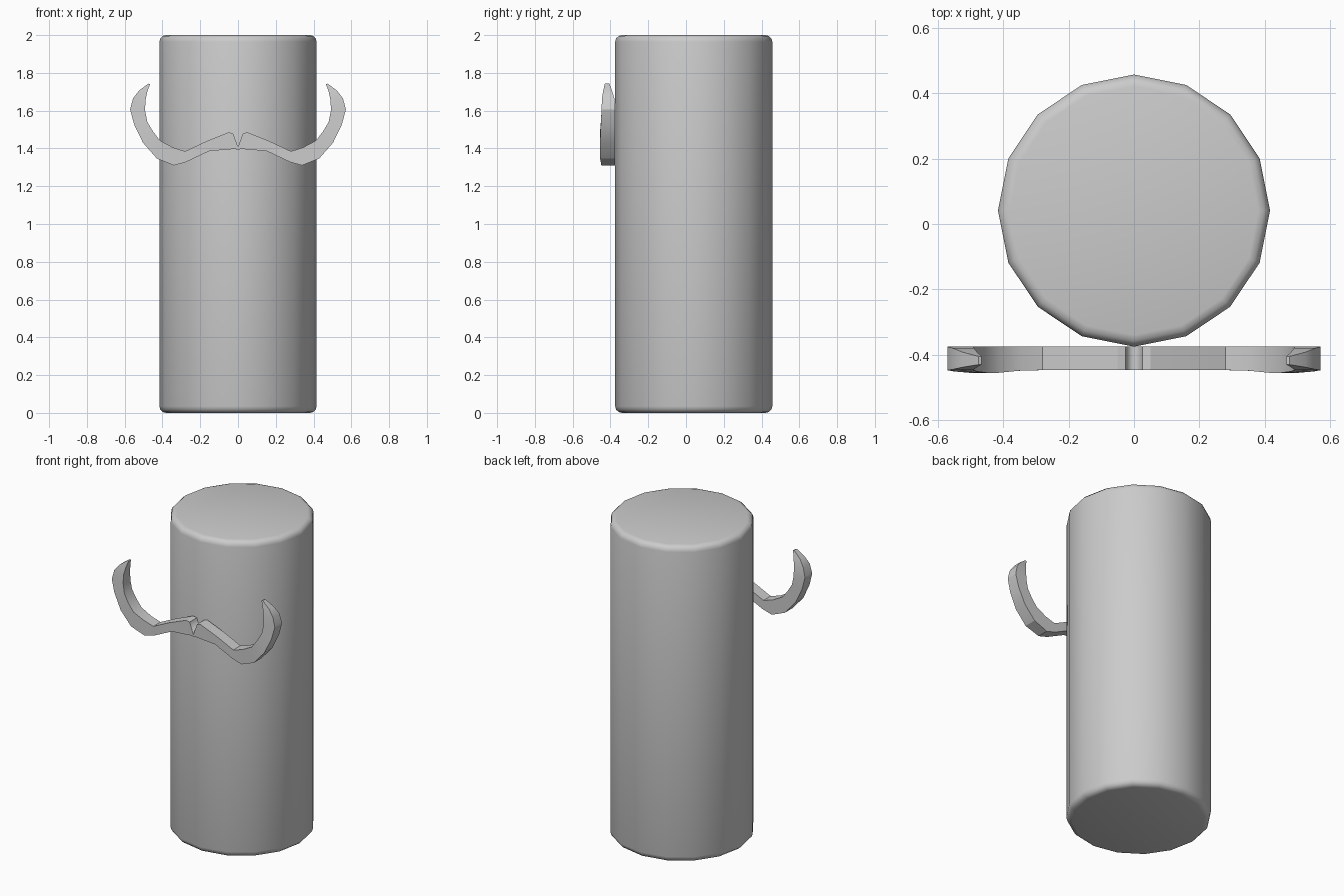
import bpy, bmesh
from math import radians

if "Cube" in bpy.data.objects:
    bpy.data.objects.remove(bpy.data.objects["Cube"])


def smooth(obj, angle):
    bpy.ops.object.select_all(action='DESELECT')
    obj.select_set(True)
    bpy.context.view_layer.objects.active = obj
    bpy.ops.object.shade_smooth_by_angle(angle=radians(angle))


# Body: 16-sided cylinder with softened rims
bpy.ops.mesh.primitive_cylinder_add(vertices=16, radius=0.416, depth=2,
                                    location=(0, 0.041, 1))
body = bpy.context.object
body.name = "body"
bm = bmesh.new()
bm.from_mesh(body.data)
rims = [e for e in bm.edges if abs(e.verts[0].co.z - e.verts[1].co.z) < 1e-4]
bmesh.ops.bevel(bm, geom=rims, offset=0.035, segments=3, profile=0.5, affect='EDGES')
bm.to_mesh(body.data)
bm.free()
smooth(body, 60)

# Moustache half: upper x, z, lower x, z, front y, back y per section
sections = [
    (0, 1.408, 0, 1.395, -.447, -.375),
    (.026, 1.48, .026, 1.397, -.447, -.375),
    (.05, 1.485, .05, 1.394, -.447, -.375),
    (.17, 1.437, .15, 1.387, -.447, -.375),
    (.28, 1.385, .275, 1.328, -.447, -.375),
    (.344, 1.405, .339, 1.31, -.448, -.375),
    (.413, 1.442, .43, 1.347, -.455, -.375),
    (.45, 1.49, .503, 1.43, -.455, -.375),
    (.48, 1.54, .55, 1.527, -.451, -.375),
    (.492, 1.60, .571, 1.606, -.447, -.375),
    (.490, 1.655, .556, 1.665, -.445, -.379),
    (.480, 1.70, .524, 1.706, -.438, -.392),
    (.466, 1.74, .475, 1.743, -.430, -.405),
]
bm = bmesh.new()
rings = [[bm.verts.new(p) for p in ((ux, f, uz), (lx, f, lz), (lx, b, lz), (ux, b, uz))]
         for ux, uz, lx, lz, f, b in sections]
for a, c in zip(rings, rings[1:]):
    for i in range(4):
        j = (i + 1) % 4
        bm.faces.new((a[i], a[j], c[j], c[i]))
bm.faces.new(rings[-1])
bmesh.ops.recalc_face_normals(bm, faces=bm.faces)
mesh = bpy.data.meshes.new("moustache")
bm.to_mesh(mesh)
bm.free()
moustache = bpy.data.objects.new("moustache", mesh)
bpy.context.collection.objects.link(moustache)
mirror = moustache.modifiers.new("Mirror", 'MIRROR')
mirror.use_clip = True
smooth(moustache, 25)
